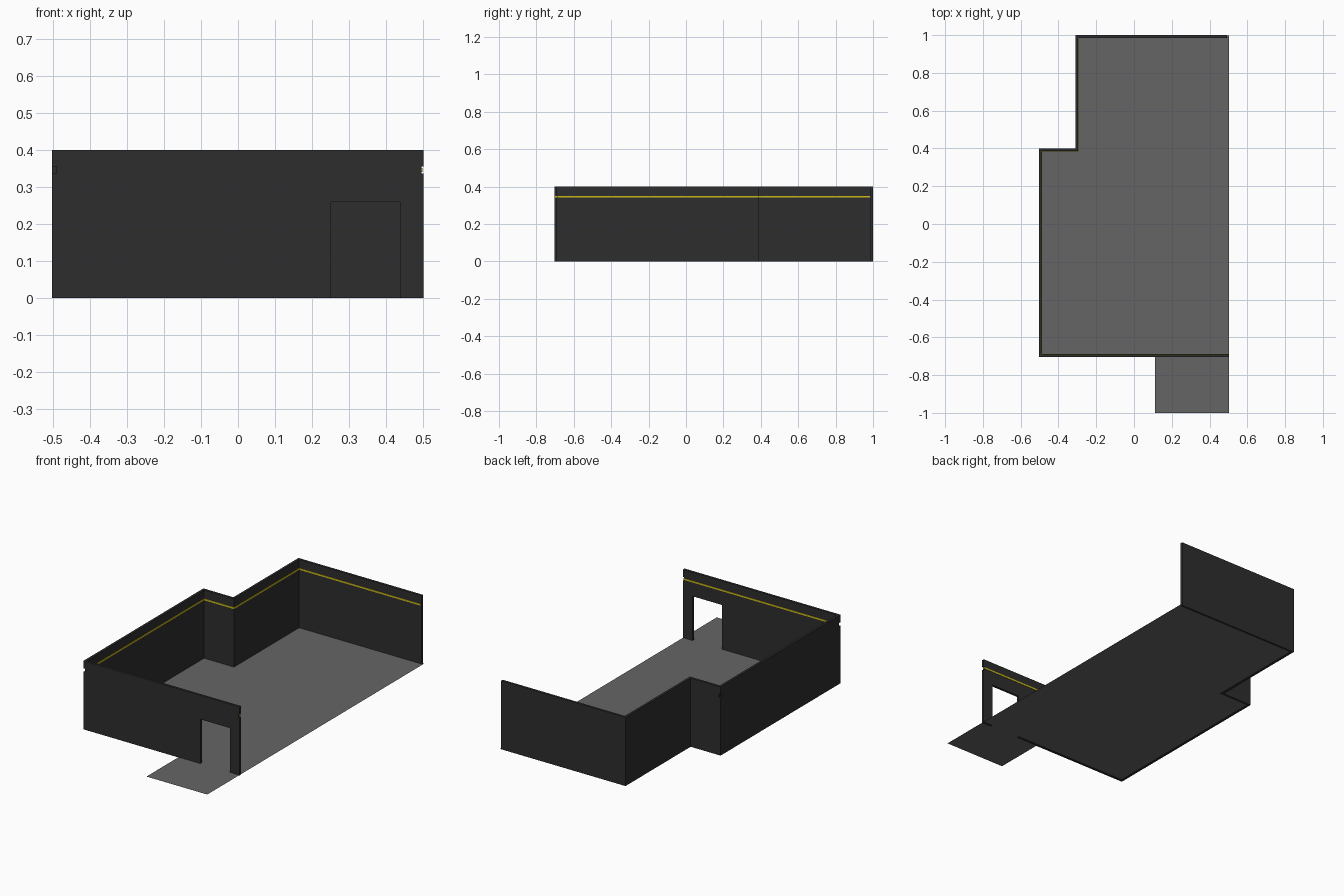
import bpy
import bmesh
from mathutils import Vector

default = bpy.data.objects.get("Cube")
if default:
    bpy.data.objects.remove(default, do_unlink=True)


def material(name, rgb):
    mat = bpy.data.materials.new(name)
    mat.use_nodes = True
    colour = (*rgb, 1)
    mat.diffuse_color = colour
    mat.node_tree.nodes["Principled BSDF"].inputs["Base Color"].default_value = colour
    return mat


charcoal = material("charcoal wall", (0.027, 0.027, 0.027))
grey = material("grey floor", (0.13, 0.13, 0.13))
yellow = material("yellow trim", (0.6, 0.48, 0.01))


def prism(name, points, depth, mat):
    """Polygon of 3D points, extruded along a vector when one is given."""
    bm = bmesh.new()
    face = bm.faces.new([bm.verts.new(p) for p in points])
    if depth:
        result = bmesh.ops.extrude_face_region(bm, geom=[face], use_keep_orig=True)
        moved = [v for v in result["geom"] if isinstance(v, bmesh.types.BMVert)]
        bmesh.ops.translate(bm, verts=moved, vec=Vector(depth))
        bmesh.ops.recalc_face_normals(bm, faces=bm.faces)
    mesh = bpy.data.meshes.new(name)
    bm.to_mesh(mesh)
    bm.free()
    mesh.materials.append(mat)
    obj = bpy.data.objects.new(name, mesh)
    bpy.context.collection.objects.link(obj)
    return obj


def box(name, x, y, z, mat):
    base = [(x[0], y[0], z[0]), (x[1], y[0], z[0]), (x[1], y[1], z[0]), (x[0], y[1], z[0])]
    return prism(name, base, (0, 0, z[1] - z[0]), mat)


# Main dimensions
L, R, STEP = -0.503, 0.502, -0.31
FRONT, MID, BACK = -0.704, 0.4, 1.0
T, H, FLOOR_Z = 0.014, 0.4, 0.002
SLOT = (0.336, 0.356)
TRIM = (0.341, 0.351)
FULL = (0, H)

# Floor sheets: stepped room and entrance apron
room = [(L + .003, FRONT + .003), (R, FRONT + .003), (R, BACK - .003),
        (STEP + .003, BACK - .003), (STEP + .003, MID - .003), (L + .003, MID - .003)]
prism("room_floor", [(x, y, FLOOR_Z) for x, y in room], None, grey)
apron = [(0.11, -1), (R, -1), (R, FRONT + .003), (0.11, FRONT + .003)]
prism("entrance_floor", [(x, y, FLOOR_Z) for x, y in apron], None, grey)

# Front wall with doorway and the trim slot open at both ends
s0, s1 = SLOT
outline = [(L, 0), (0.25, 0), (0.25, 0.26), (0.44, 0.26), (0.44, 0), (R, 0),
           (R, s0), (R - .005, s0), (R - .005, s1), (R, s1), (R, H),
           (L, H), (L, s1), (L + .01, s1), (L + .01, s0), (L, s0)]
prism("front_wall", [(x, FRONT, z) for x, z in outline], (0, T, 0), charcoal)

# Step wall with the slot open at its outer end
outline = [(L, 0), (STEP, 0), (STEP, H), (L, H),
           (L, s1), (L + .01, s1), (L + .01, s0), (L, s0)]
prism("step_wall", [(x, MID - T, z) for x, z in outline], (0, T, 0), charcoal)

# Remaining plain walls
box("right_wall", (L, L + T), (FRONT + T, MID - T), FULL, charcoal)
box("rear_right_wall", (STEP, STEP + T), (MID - T, BACK), FULL, charcoal)
box("back_wall", (STEP + T, 0.492), (BACK - T, BACK), FULL, charcoal)

# Yellow trim along the inner faces
P = 0.002
box("front_trim", (L + T, R - .003), (FRONT + .003, FRONT + T + P), TRIM, yellow)
box("right_trim", (L + T - P, L + T + P), (FRONT + T, MID - T), TRIM, yellow)
box("step_trim", (L + T, STEP + T + P), (MID - T - P, MID - T + P), TRIM, yellow)
box("rear_right_trim", (STEP + T - P, STEP + T + P), (MID - T - P, BACK - T), TRIM, yellow)
box("back_trim", (STEP + T, 0.487), (BACK - T - P, BACK - T + P), TRIM, yellow)
